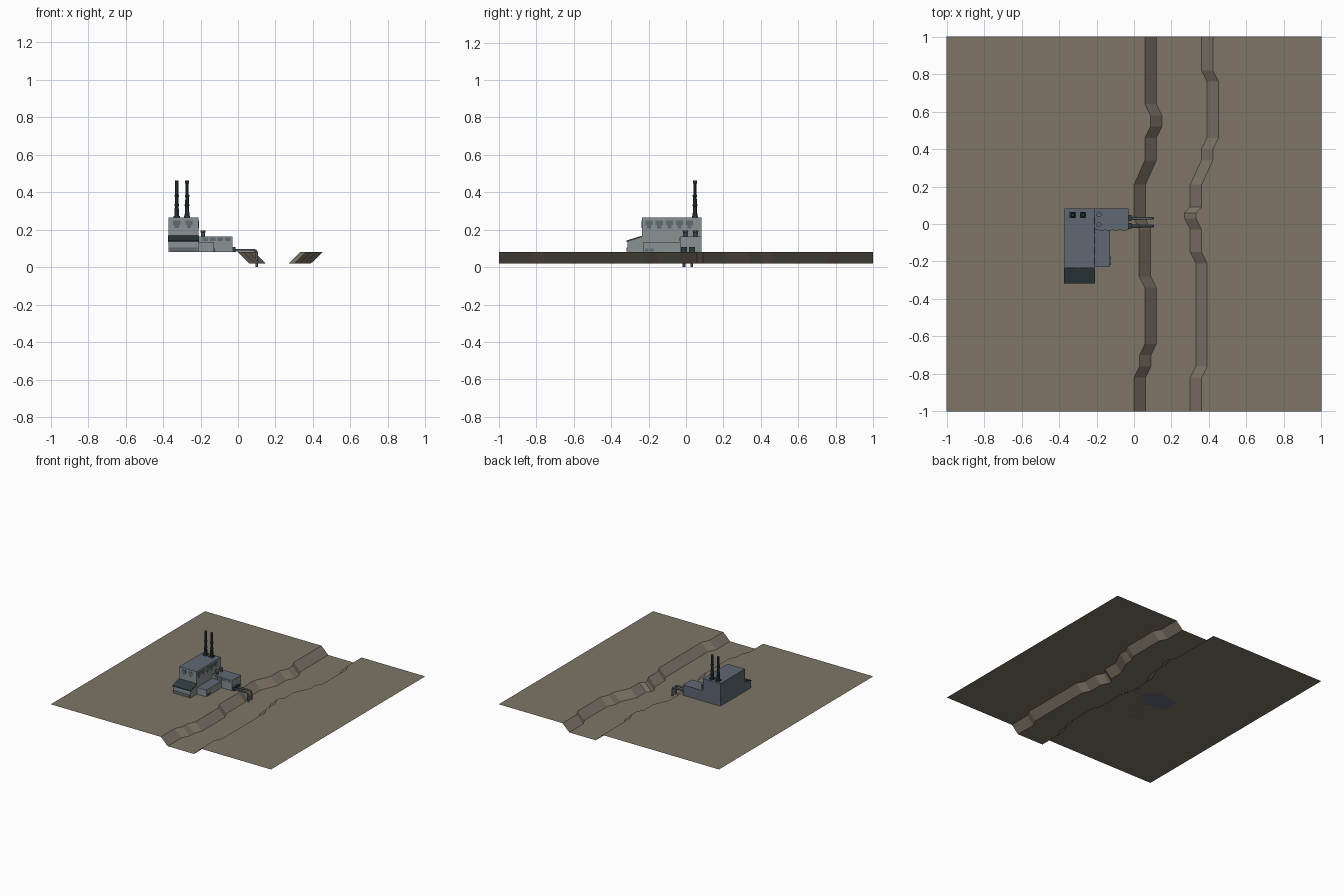
import bpy, bmesh, math
from mathutils import Vector

if "Cube" in bpy.data.objects:
    bpy.data.objects.remove(bpy.data.objects["Cube"])


def mat(name, r, g, b):
    m = bpy.data.materials.new(name)
    m.diffuse_color = (r, g, b, 1)
    m.use_nodes = True
    m.node_tree.nodes["Principled BSDF"].inputs["Base Color"].default_value = m.diffuse_color
    return m


EARTH = mat("earth brown", .21, .177, .134)
WALL = mat("light grey wall", .25, .29, .30)
ROOF = mat("blue grey roof", .115, .14, .177)
DARK = mat("dark green metal", .027, .045, .048)
GLASS = mat("window grey", .12, .145, .155)
STEEL = mat("pipe steel", .15, .18, .20)
G = .08  # ground level


def make(name, bm, *mats):
    me = bpy.data.meshes.new(name)
    bm.to_mesh(me)
    bm.free()
    for m in mats:
        me.materials.append(m)
    ob = bpy.data.objects.new(name, me)
    bpy.context.collection.objects.link(ob)
    return ob


def box(name, x0, x1, y0, y1, z0, z1, *mats, rule=None, slope=0):
    """Box; slope lowers the front top edge; rule(normal) picks the material."""
    bm = bmesh.new()
    bmesh.ops.create_cube(bm, size=1)
    for v in bm.verts:
        front_top = v.co.y < 0 and v.co.z > 0
        v.co = (x0 if v.co.x < 0 else x1, y0 if v.co.y < 0 else y1,
                z0 if v.co.z < 0 else z1)
        if front_top:
            v.co.z -= slope
    bm.normal_update()
    if rule:
        for f in bm.faces:
            f.material_index = rule(f.normal)
    return make(name, bm, *mats)


def lathe(name, x, y, profile, m, n=8):
    """Closed round part from (radius, z) pairs."""
    bm = bmesh.new()
    rings = [[bm.verts.new((x + r * math.cos(2 * math.pi * (i + .5) / n),
                            y + r * math.sin(2 * math.pi * (i + .5) / n), z))
              for i in range(n)] for r, z in profile]
    for a, b in zip(rings, rings[1:]):
        for i in range(n):
            j = (i + 1) % n
            bm.faces.new((a[i], a[j], b[j], b[i]))
    bm.faces.new(rings[0][::-1])
    bm.faces.new(rings[-1])
    return make(name, bm, m)


# Terrain with a stepped river channel: (y, x) edges of each bank
left = [(-1, 0), (-.82, 0), (-.76, .03), (-.70, .03), (-.64, .058), (-.34, .058),
        (-.28, .028), (-.03, .028), (.03, 0), (.21, 0), (.34, .058), (.46, .058),
        (.52, .088), (.58, .088), (.64, .058), (1, .058)]
right = [(-1, .30), (-.82, .30), (-.76, .33), (-.21, .33), (-.15, .30), (-.03, .30),
         (.03, .27), (.06, .27), (.09, .30), (.21, .30), (.34, .36), (.40, .36),
         (.46, .39), (.76, .39), (.82, .36), (1, .36)]


def at(line, y):
    for (ya, xa), (yb, xb) in zip(line, line[1:]):
        if y <= yb:
            return xa + (xb - xa) * (y - ya) / (yb - ya)
    return line[-1][1]


bm = bmesh.new()
rows = []
for y in sorted({p[0] for p in left + right}):
    a, b = at(left, y), at(right, y)
    rows.append([bm.verts.new((x, y, z)) for x, z in
                 ((-1, G), (a, G), (a + .061, .02), (b, .02), (b + .061, G), (1, G))])
for p, q in zip(rows, rows[1:]):
    for i in range(5):
        bm.faces.new((p[i], p[i + 1], q[i + 1], q[i]))
make("terrain", bm, EARTH)


# Buildings: light walls at front and right, roof colour elsewhere
def sides(n):
    return 0 if n.y < -.9 or n.x > .9 else 1


box("main_hall", -.37, -.212, -.235, .083, G, .265, WALL, ROOF, rule=sides)
box("east_wing", -.212, -.03, -.032, .083, G, .165, WALL, ROOF, rule=sides)
box("low_annex", -.212, -.127, -.23, -.032, G, .135, WALL, ROOF, rule=sides)
box("front_office", -.37, -.212, -.314, -.235, G, .161, WALL, ROOF, rule=sides, slope=.024)
# Sloped dark canopy roof
bm = bmesh.new()
ring = [[bm.verts.new((x, y, z)) for y, z in
         ((-.318, .134), (-.235, .160), (-.235, .168), (-.318, .142))] for x in (-.374, -.207)]
for i in range(4):
    j = (i + 1) % 4
    bm.faces.new((ring[0][i], ring[0][j], ring[1][j], ring[1][i]))
bm.faces.new(ring[0])
bm.faces.new(ring[1])
bmesh.ops.recalc_face_normals(bm, faces=bm.faces)
make("front_canopy", bm, DARK)
box("front_base_strip", -.365, -.217, -.317, -.314, .084, .104, GLASS)

# Windows as thin plates
for i in range(5):
    y = -.197 + i * .054
    box("hall_side_window", -.212, -.209, y - .019, y + .019, .225, .25, GLASS)
    box("hall_side_window_sill", -.212, -.209, y - .011, y + .011, .207, .225, GLASS)
for x in (-.327, -.262):
    box("hall_front_window", x - .019, x + .019, -.238, -.235, .225, .25, GLASS)
    box("hall_front_window_sill", x - .011, x + .011, -.238, -.235, .21, .225, GLASS)
for i in range(4):
    x = -.175 + i * .04
    box("wing_window", x - .015, x + .015, -.035, -.032, .14, .158, GLASS)
for y in (-.21, -.183):
    box("annex_window", -.127, -.124, y - .01, y + .01, .083, .099, GLASS)

# Tall chimneys with square feet and collars
for x in (-.327, -.272):
    box("chimney_foot", x - .017, x + .017, .031, .065, .265, .274, DARK)
    lathe("chimney", x, .048,
          [(.014, .27), (.011, .325), (.014, .327), (.014, .335), (.011, .337),
           (.010, .375), (.013, .377), (.013, .385), (.0095, .387), (.009, .445),
           (.011, .448), (.011, .462), (.006, .462), (.006, .45)], DARK)

# Short roof vents, and outlet pipes running down into the river
for y in (.05, -.003):
    lathe("roof_vent", -.187, y, [(.011, .165), (.011, .185), (.014, .187), (.014, .197)], ROOF)
for y in (.031, -.01):
    box("pipe_flange", -.03, -.014, y - .016, y + .016, G, .108, DARK)
    n, path = 8, [(-.02, .09), (.085, .09), (.096, .086), (.1, .075), (.1, 0)]
    dirs = [(1, 0), (1, -.15), (1, -1), (.15, -1), (0, -1)]
    bm = bmesh.new()
    rings = []
    for (px, pz), (dx, dz) in zip(path, dirs):
        up = Vector((-dz, 0, dx)).normalized()
        rings.append([bm.verts.new(Vector((px, y, pz))
                      + up * .008 * math.sin(2 * math.pi * (i + .5) / n)
                      + Vector((0, .008 * math.cos(2 * math.pi * (i + .5) / n), 0)))
                      for i in range(n)])
    for a, b in zip(rings, rings[1:]):
        for i in range(n):
            j = (i + 1) % n
            bm.faces.new((a[i], a[j], b[j], b[i]))
    bm.faces.new(rings[0])
    bm.faces.new(rings[-1])
    bmesh.ops.recalc_face_normals(bm, faces=bm.faces)
    make("outlet_pipe", bm, STEEL)
